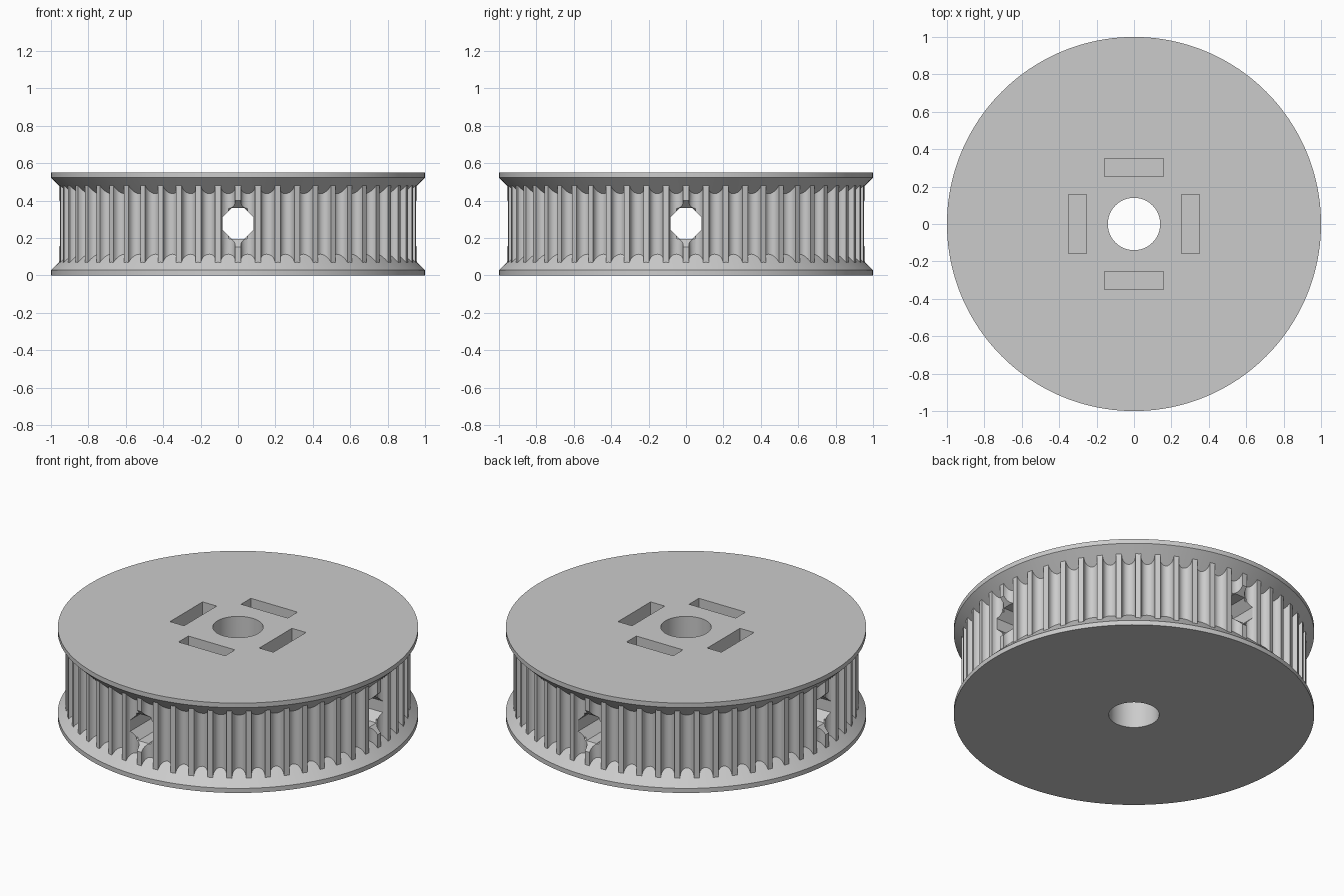
import bpy, bmesh, math
from mathutils import Matrix

cube = bpy.data.objects.get("Cube")
if cube:
    bpy.data.objects.remove(cube, do_unlink=True)

HEIGHT, TEETH, TIP_R, GROOVE_R = 0.55, 56, 0.957, 0.0385
HOLE_Z = HEIGHT / 2 + 0.002

grey = bpy.data.materials.new("plain grey")
grey.use_nodes = True
colour = (0.6, 0.6, 0.6, 1)
grey.diffuse_color = colour
grey.node_tree.nodes["Principled BSDF"].inputs["Base Color"].default_value = colour


def finish(name, bm):
    bmesh.ops.recalc_face_normals(bm, faces=bm.faces)
    mesh = bpy.data.meshes.new(name)
    bm.to_mesh(mesh)
    bm.free()
    mesh.materials.append(grey)
    obj = bpy.data.objects.new(name, mesh)
    bpy.context.collection.objects.link(obj)
    return obj


def prism(name, points, vector, matrix=Matrix()):
    """Extrude a closed outline along a vector."""
    bm = bmesh.new()
    face = bm.faces.new([bm.verts.new(p) for p in points])
    out = bmesh.ops.extrude_face_region(bm, geom=[face])
    bmesh.ops.translate(bm, vec=vector, verts=[v for v in out["geom"] if isinstance(v, bmesh.types.BMVert)])
    bmesh.ops.transform(bm, matrix=matrix, verts=bm.verts)
    return finish(name, bm)


def lathe(name, profile, sides=168):
    """Stack closed rings of (radius, height) and cap both ends."""
    bm = bmesh.new()
    rings = [[bm.verts.new((r * math.cos(math.tau * i / sides), r * math.sin(math.tau * i / sides), z))
              for i in range(sides)] for r, z in profile]
    for low, high in zip(rings, rings[1:]):
        for i in range(sides):
            j = (i + 1) % sides
            bm.faces.new((low[i], low[j], high[j], high[i]))
    bm.faces.new(rings[0])
    bm.faces.new(rings[-1])
    return finish(name, bm)


def combine(target, tool, operation):
    mod = target.modifiers.new(operation.lower(), "BOOLEAN")
    mod.operation, mod.solver, mod.object = operation, "EXACT", tool
    bpy.context.view_layer.objects.active = target
    bpy.ops.object.modifier_apply(modifier=mod.name)
    bpy.data.objects.remove(tool, do_unlink=True)


# Toothed drum: round grooves between narrow flat teeth
outline = []
for tooth in range(TEETH):
    middle = math.tau * (tooth + 0.5) / TEETH
    groove = [(-GROOVE_R, TIP_R)]
    for step in range(11):
        a = math.pi * step / 10
        groove.append((-GROOVE_R * math.cos(a), TIP_R - 0.006 - GROOVE_R * math.sin(a)))
    groove.append((GROOVE_R, TIP_R))
    for u, r in groove:
        angle = middle + u / r
        outline.append((r * math.cos(angle), r * math.sin(angle), 0.02))
pulley = prism("toothed_pulley", outline, (0, 0, HEIGHT - 0.04))

# Bevelled flanges, bottom and top
flange = [(1, 0), (1, 0.028), (0.88, 0.145)]
combine(pulley, lathe("bottom_flange", flange), "UNION")
combine(pulley, lathe("top_flange", [(r, HEIGHT - z) for r, z in flange]), "UNION")

# Centre bore
combine(pulley, lathe("bore_cutter", [(0.14, -0.1), (0.14, HEIGHT + 0.1)], 64), "DIFFERENCE")

# Four sides: screw hole, relieved tooth and nut pocket
for quarter in range(4):
    turn = Matrix.Rotation(quarter * math.pi / 2, 4, "Z")
    radius = 0.083 / math.cos(math.pi / 8)
    octagon = [(radius * math.cos(math.pi * (k + 0.5) / 4), -1.1,
                HOLE_Z + radius * math.sin(math.pi * (k + 0.5) / 4)) for k in range(8)]
    combine(pulley, prism("screw_hole_cutter", octagon, (0, 1.05, 0), turn), "DIFFERENCE")
    flare = [(-0.05, y, HOLE_Z + h) for y, h in ((-0.90, -0.07), (-0.97, -0.137), (-0.97, 0.137), (-0.90, 0.07))]
    combine(pulley, prism("tooth_relief_cutter", flare, (0.1, 0, 0), turn), "DIFFERENCE")
    pocket = [(x, y, 0.12) for x, y in ((-0.158, -0.35), (0.158, -0.35), (0.158, -0.255), (-0.158, -0.255))]
    combine(pulley, prism("nut_pocket_cutter", pocket, (0, 0, HEIGHT), turn), "DIFFERENCE")

# Smooth curved walls, crisp edges
bpy.ops.object.select_all(action="DESELECT")
pulley.select_set(True)
bpy.context.view_layer.objects.active = pulley
bpy.ops.object.shade_smooth_by_angle(angle=math.radians(30))
